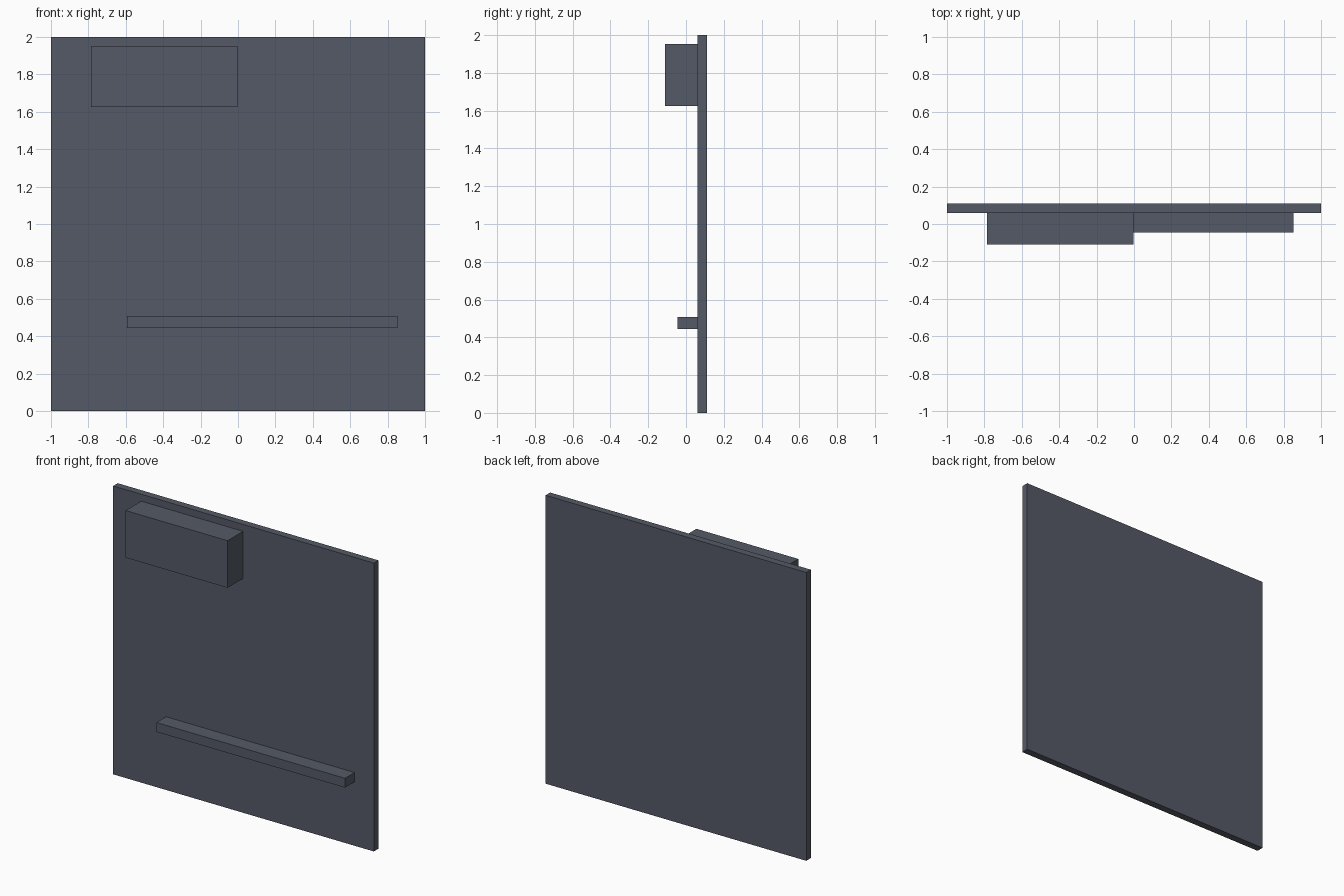
import bpy

if "Cube" in bpy.data.objects:
    bpy.data.objects.remove(bpy.data.objects["Cube"])

# Single slate grey for every part
slate = bpy.data.materials.new("slate_grey")
slate.diffuse_color = (0.09, 0.102, 0.133, 1.0)
slate.use_nodes = True
slate.node_tree.nodes["Principled BSDF"].inputs["Base Color"].default_value = slate.diffuse_color


def box(name, x, y, z):
    """Add a box spanning the given (min, max) ranges."""
    spans = (x, y, z)
    bpy.ops.mesh.primitive_cube_add(size=1, location=[(a + b) / 2 for a, b in spans])
    obj = bpy.context.object
    obj.name = name
    obj.scale = [b - a for a, b in spans]
    bpy.ops.object.transform_apply(location=False, rotation=False, scale=True)
    obj.data.materials.append(slate)
    return obj


PANEL_FRONT = 0.06

# Thin upright square panel
box("wall_panel", (-1, 1), (PANEL_FRONT, 0.11), (0, 2))

# Deep block near the top left of the front
box("upper_block", (-0.785, -0.003), (-0.11, PANEL_FRONT), (1.625, 1.952))

# Long narrow ledge low on the front
box("lower_ledge", (-0.594, 0.852), (-0.045, PANEL_FRONT), (0.443, 0.508))
